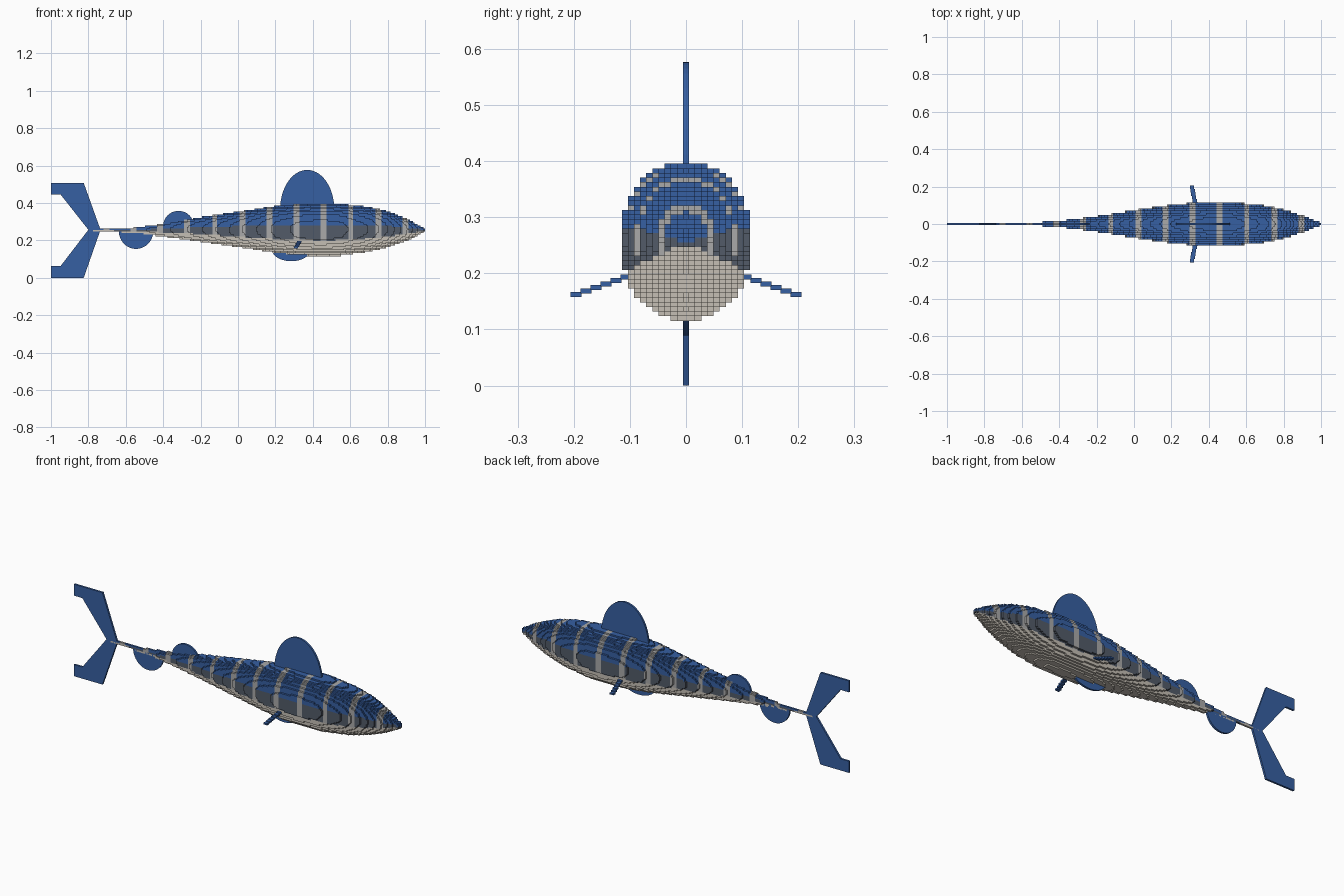
import bpy, bmesh, math
from mathutils import Vector

if "Cube" in bpy.data.objects:
    bpy.data.objects.remove(bpy.data.objects["Cube"], do_unlink=True)


def material(name, rgb):
    m = bpy.data.materials.new(name)
    m.use_nodes = True
    m.diffuse_color = (*rgb, 1)
    m.node_tree.nodes["Principled BSDF"].inputs["Base Color"].default_value = (*rgb, 1)
    return m


BLUE = material("ocean blue", (0.037, 0.115, 0.36))
SLATE = material("slate side", (0.085, 0.105, 0.14))
BELLY = material("pale belly", (0.56, 0.52, 0.46))
STRIPE = material("grey stripe", (0.40, 0.40, 0.40))


def make_object(name, bm, mats):
    bmesh.ops.recalc_face_normals(bm, faces=bm.faces)
    me = bpy.data.meshes.new(name)
    bm.to_mesh(me)
    bm.free()
    ob = bpy.data.objects.new(name, me)
    for m in mats:
        me.materials.append(m)
    bpy.context.collection.objects.link(ob)
    return ob


# Body profile: x, top z, bottom z, half width
PROFILE = [(-0.80, 0.263, 0.251, 0.005), (-0.55, 0.268, 0.240, 0.007),
           (-0.40, 0.289, 0.222, 0.017), (-0.20, 0.324, 0.194, 0.042),
           (0.00, 0.354, 0.164, 0.073), (0.20, 0.384, 0.134, 0.102),
           (0.32, 0.394, 0.121, 0.113), (0.44, 0.398, 0.117, 0.116),
           (0.55, 0.396, 0.119, 0.113), (0.70, 0.380, 0.139, 0.098),
           (0.80, 0.357, 0.163, 0.077), (0.90, 0.318, 0.198, 0.047),
           (0.96, 0.286, 0.227, 0.022), (1.00, 0.265, 0.245, 0.007)]


def section(x):
    for a, b in zip(PROFILE, PROFILE[1:]):
        if x <= b[0]:
            t = (x - a[0]) / (b[0] - a[0])
            top, bot, hw = (a[i] + t * (b[i] - a[i]) for i in (1, 2, 3))
            return (top + bot) / 2, (top - bot) / 2, hw


# Body: stepped blocks filling the profile, only the outer faces are kept
DX, DY, DZ = 0.008, 0.0109, 0.00824
filled = {}
for i in range(-97, 125):
    x = (i + 0.5) * DX
    cz, hh, hw = section(x)
    stripe = abs((x - 0.313 + 0.0729) % 0.1457 - 0.0729) < 0.0155
    for k in range(10, 52):
        z = (k + 0.5) * DZ
        v = (z - cz) / hh
        near = k == math.floor(cz / DZ)
        if abs(v) > 1 and not near:
            continue
        reach = hw * max(0, 1 - abs(v) ** 2.2) ** (1 / 2.2)
        if v < -0.40:
            colour = 2
        elif stripe:
            colour = 3
        else:
            colour = 1 if v < 0.19 else 0
        for j in range(-12, 13):
            if abs(j) * DY <= reach or (near and j == 0):
                filled[i, j, k] = colour

bm = bmesh.new()
verts = {}


def corner(p):
    if p not in verts:
        verts[p] = bm.verts.new((p[0] * DX, (p[1] - 0.5) * DY, p[2] * DZ))
    return verts[p]


for cell, colour in filled.items():
    for axis in range(3):
        for side in (0, 1):
            n = list(cell)
            n[axis] += 2 * side - 1
            if tuple(n) in filled:
                continue
            u, w = (axis + 1) % 3, (axis + 2) % 3
            ring = []
            for a, b in ((0, 0), (1, 0), (1, 1), (0, 1)):
                p = list(cell)
                p[axis] += side
                p[u] += a
                p[w] += b
                ring.append(corner(tuple(p)))
            if not side:
                ring.reverse()
            bm.faces.new(ring).material_index = colour
me = bpy.data.meshes.new("body")
bm.to_mesh(me)
bm.free()
for m in (BLUE, SLATE, BELLY, STRIPE):
    me.materials.append(m)
bpy.context.collection.objects.link(bpy.data.objects.new("body", me))


# Flat upright fins on the centre line
def plate(name, outline, thick=DY):
    bm = bmesh.new()
    face = bm.faces.new([bm.verts.new((x, -thick / 2, z)) for x, z in outline])
    ext = bmesh.ops.extrude_face_region(bm, geom=[face])
    moved = [v for v in ext["geom"] if isinstance(v, bmesh.types.BMVert)]
    bmesh.ops.translate(bm, verts=moved, vec=(0, thick, 0))
    return make_object(name, bm, [BLUE])


def dome(name, cx, half, base, tip, steps=28):
    arc = [math.pi * s / steps for s in range(steps + 1)]
    plate(name, [(cx + half * math.cos(a), base + (tip - base) * math.sin(a)) for a in arc])


dome("dorsal_fin", 0.37, 0.145, 0.365, 0.577)
dome("rear_dorsal_fin", -0.318, 0.082, 0.278, 0.358)
dome("anal_fin", -0.545, 0.092, 0.250, 0.155)
dome("ventral_fin", 0.285, 0.105, 0.155, 0.089)

# Forked tail
plate("tail_fin", [(-0.735, 0.257), (-0.825, 0.508), (-1.0, 0.508), (-1.0, 0.445),
                   (-0.948, 0.445), (-0.80, 0.257), (-0.948, 0.064), (-1.0, 0.064),
                   (-1.0, 0.0), (-0.825, 0.0)])

# Pectoral fins: stepped slats running out and down
for name, s in (("left_pectoral_fin", -1), ("right_pectoral_fin", 1)):
    bm = bmesh.new()
    for n in range(6):
        y = 0.107 + n * 0.0178
        made = bmesh.ops.create_cube(bm, size=1)["verts"]
        size = Vector((0.023, 0.0195, 0.009))
        for v in made:
            v.co = v.co * size + Vector((0.328 - n * 0.0035, s * y, 0.1935 - n * 0.0063))
    make_object(name, bm, [BLUE])
